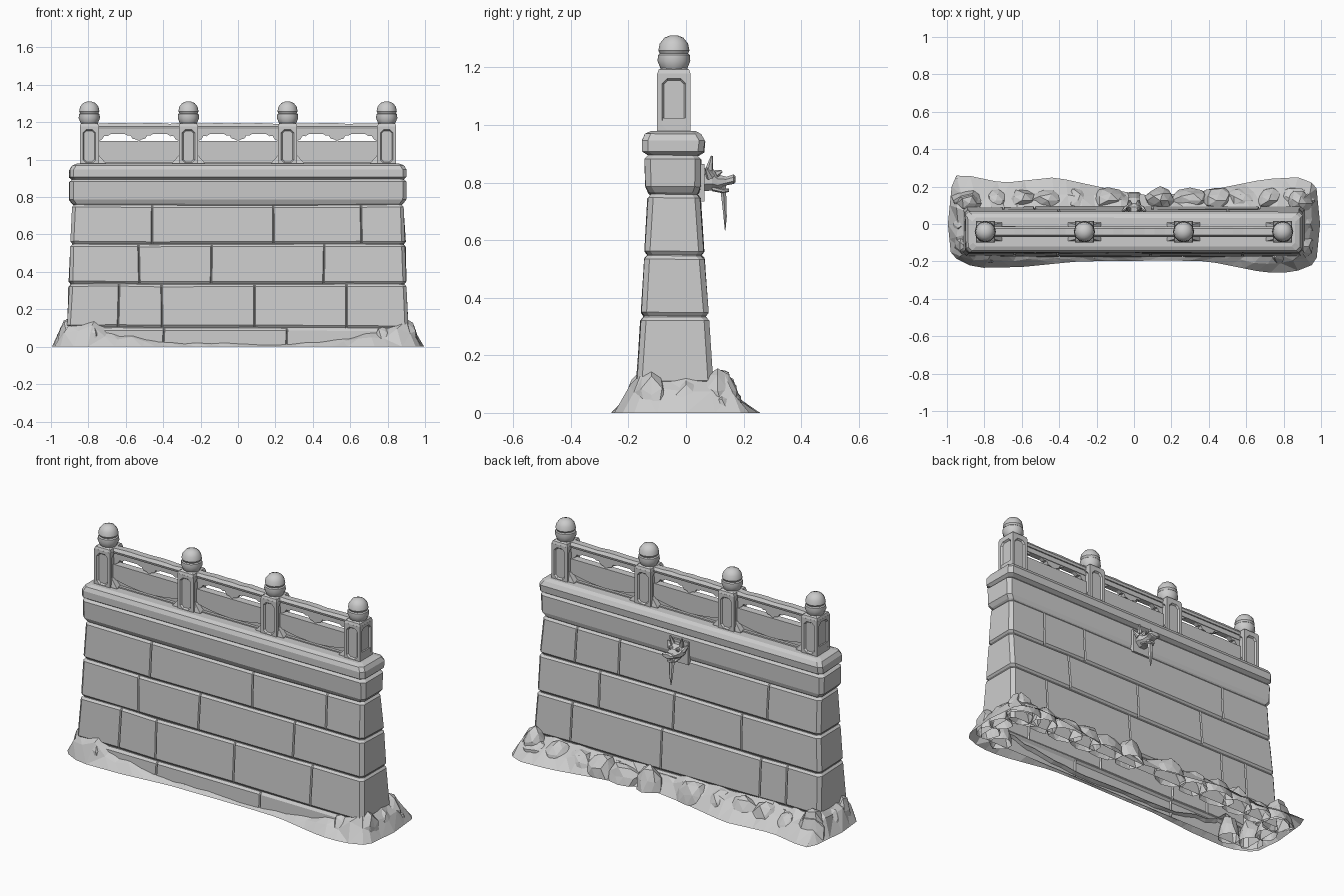
import bpy, bmesh, math, random
from mathutils import Vector, Matrix, noise

random.seed(4)
cube = bpy.data.objects.get("Cube")
if cube:
    bpy.data.objects.remove(cube)

stone = bpy.data.materials.new("grey_stone")
stone.use_nodes = True
GREY = (0.6, 0.6, 0.6, 1)
stone.diffuse_color = GREY
stone.node_tree.nodes["Principled BSDF"].inputs["Base Color"].default_value = GREY


def finish(name, bm, angle=None):
    bmesh.ops.recalc_face_normals(bm, faces=bm.faces)
    me = bpy.data.meshes.new(name)
    bm.to_mesh(me)
    bm.free()
    me.materials.append(stone)
    ob = bpy.data.objects.new(name, me)
    bpy.context.collection.objects.link(ob)
    if angle:
        bpy.ops.object.select_all(action='DESELECT')
        bpy.context.view_layer.objects.active = ob
        ob.select_set(True)
        bpy.ops.object.shade_smooth_by_angle(angle=math.radians(angle))
    return ob


def loft(bm, rings, top=True, bottom=False):
    loops = [[bm.verts.new(p) for p in r] for r in rings]
    n = len(loops[0])
    for a, b in zip(loops, loops[1:]):
        for i in range(n):
            j = (i + 1) % n
            bm.faces.new((a[i], a[j], b[j], b[i]))
    if top:
        bm.faces.new(loops[-1])
    if bottom:
        bm.faces.new(loops[0][::-1])


def rect(x0, x1, y0, y1, z, c=0.0):
    if not c:
        return [(x0, y0, z), (x1, y0, z), (x1, y1, z), (x0, y1, z)]
    return [(x0 + c, y0, z), (x1 - c, y0, z), (x1, y0 + c, z), (x1, y1 - c, z),
            (x1 - c, y1, z), (x0 + c, y1, z), (x0, y1 - c, z), (x0, y0 + c, z)]


def box(bm, x0, x1, y0, y1, z0, z1):
    loft(bm, [rect(x0, x1, y0, y1, z0), rect(x0, x1, y0, y1, z1)], True, True)


def slab(bm, outline, y0, y1):
    """Extrude an x-z outline along y."""
    loft(bm, [[(x, y, z) for x, z in outline] for y in (y0, y1)], True, True)


# Battered wall: one shell of chamfered courses, open underneath
def section(z, inset=0.0):
    t = z / 0.76
    x = 0.918 - 0.033 * t - inset
    return rect(-x, x, -0.177 + 0.045 * t + inset, 0.1 - 0.05 * t - inset, z, 0.018)


COURSES = [0, 0.1, 0.335, 0.55, 0.76]
rings = []
for z0, z1 in zip(COURSES, COURSES[1:]):
    rings += [section(z0 + 0.002, 0.01 if z0 else 0), section(z0 + 0.014),
              section(z1 - 0.014), section(z1 - 0.002, 0.01)]
for x, y0, y1, z in [(0.885, -0.13, 0.045, 0.765), (0.9, -0.142, 0.052, 0.785),
                     (0.903, -0.145, 0.054, 0.88), (0.888, -0.132, 0.042, 0.893),
                     (0.903, -0.153, 0.064, 0.906), (0.903, -0.153, 0.068, 0.945),
                     (0.89, -0.143, 0.055, 0.968), (0.865, -0.12, 0.035, 0.978)]:
    rings.append(rect(-x, x, y0, y1, z, 0.02))
bm = bmesh.new()
loft(bm, rings)
bmesh.ops.recalc_face_normals(bm, faces=bm.faces)

# Vertical joints as shallow grooves, keyed by facing side
JOINTS = {-1: [(-0.4, 0.26), (-0.64, -0.41, 0.09, 0.58), (-0.53, -0.14, 0.46), (-0.46, 0.19, 0.66)],
          1: [(), (-0.7, -0.53, 0.1, 0.67), (-0.4, 0.03, 0.5), (-0.56, 0.385, 0.66)]}
for side, rows in JOINTS.items():
    for row, joints in enumerate(rows):
        z0, z1 = COURSES[row], COURSES[row + 1]
        for joint in joints:
            for dx in (-0.005, 0, 0.005):
                faces = [f for f in bm.faces if f.normal.y * side > 0.4
                         and z0 < f.calc_center_median().z < z1]
                geom = set(faces)
                for f in faces:
                    geom.update(f.edges, f.verts)
                bmesh.ops.bisect_plane(bm, geom=list(geom), plane_co=(joint + dx, 0, 0),
                                       plane_no=(1, 0, 0))
            for v in bm.verts:
                if abs(v.co.x - joint) < 1e-4 and z0 + 0.005 < v.co.z < z1 - 0.005 and v.co.y * side > 0:
                    v.co.y -= side * 0.009
# Gentle weathering
for v in bm.verts:
    if v.co.z > 0.05:
        n = noise.noise_vector(v.co * 3)
        v.co += Vector((n.x * 0.008, n.y * 0.005, n.z * 0.006))
finish("wall", bm)


# Ground mound: uneven skirt around the foot of the wall
def lerp_table(table, x):
    for (xa, a), (xb, b) in zip(table, table[1:]):
        if x <= xb:
            return a + (b - a) * max(0, (x - xa) / (xb - xa))
    return table[-1][1]


BACK = [(-1, 0.2), (-0.94, 0.27), (-0.7, 0.22), (-0.42, 0.25), (-0.1, 0.18), (0.1, 0.15),
        (0.4, 0.18), (0.7, 0.24), (0.88, 0.25), (1, 0.2)]
FRONT = [(-1, -0.16), (-0.85, -0.235), (-0.6, -0.23), (-0.3, -0.2), (0.2, -0.195),
         (0.4, -0.2), (0.7, -0.26), (0.85, -0.26), (1, -0.2)]
FRONT_H = [(-0.9, 0.13), (-0.8, 0.15), (-0.65, 0.08), (-0.4, 0.025), (0.3, 0.02), (0.6, 0.06),
           (0.8, 0.1), (0.9, 0.13)]
outer, middle, inner = [], [], []


def skirt(ox, oy, ix, iy, h):
    h *= 1 + random.uniform(-0.15, 0.15)
    t = random.uniform(0.4, 0.6)
    outer.append((ox, oy, 0))
    middle.append((ox + (ix - ox) * t, oy + (iy - oy) * t, h * random.uniform(0.5, 0.85)))
    inner.append((ix, iy, h))


N = 26
for i in range(N + 1):
    s = -1 + 2 * i / N
    skirt(s * 0.95, lerp_table(FRONT, s * 0.95), s * 0.9, -0.155, lerp_table(FRONT_H, s * 0.9))
for y in (-0.18, -0.1, 0.0, 0.1, 0.19):
    skirt(0.995 - abs(y) * 0.1, y, 0.9, y * 0.7, 0.12)
for i in range(N + 1):
    s = 1 - 2 * i / N
    skirt(s * 0.95, lerp_table(BACK, s * 0.95), s * 0.9, 0.085, 0.1)
for y in (0.2, 0.1, 0.0, -0.08, -0.15):
    skirt(-0.995 + abs(y) * 0.1, y, -0.9, y * 0.7, 0.12)
bm = bmesh.new()
loft(bm, [outer, middle, inner], top=False)
bmesh.ops.triangulate(bm, faces=bm.faces)
finish("ground_mound", bm)

# Boulders along the back and both ends
spots = [(x, 0.125, random.uniform(0.075, 0.11), random.uniform(0.09, 0.135))
         for x in (-0.88, -0.74, -0.6, -0.46, -0.3, -0.14, 0.14, 0.3, 0.44, 0.58, 0.72, 0.86)]
for side in (-1, 1):
    spots += [(side * 0.9, -0.12, 0.065, 0.145), (side * 0.91, 0.0, 0.06, 0.11),
              (side * 0.88, 0.11, 0.075, 0.15)]
spots += [(-0.78, -0.15, 0.06, 0.14), (0.78, -0.16, 0.06, 0.1)]
bm = bmesh.new()
for x, y, r, h in spots:
    rock = bmesh.ops.create_icosphere(bm, subdivisions=2, radius=1)["verts"]
    depth = min(r, 0.07)
    for v in rock:
        k = 1 + 0.25 * noise.noise(v.co * 1.2 + Vector((x * 9, y * 9, 0)))
        v.co = Vector((x + v.co.x * r * k, y + v.co.y * depth * k, v.co.z * h * k))
bmesh.ops.bisect_plane(bm, geom=bm.verts[:] + bm.edges[:] + bm.faces[:], plane_co=(0, 0, 0.002),
                       plane_no=(0, 0, 1), clear_inner=True)
finish("boulders", bm)

# Posts with sunken eight-sided panels, flared feet and bud finials
POSTS = (-0.795, -0.265, 0.265, 0.795)
YC = -0.042
BUD = [(0.036, 1.183), (0.046, 1.195), (0.057, 1.222), (0.055, 1.243), (0.049, 1.248),
       (0.054, 1.258), (0.049, 1.283), (0.033, 1.303), (0.012, 1.311)]
for k, x in enumerate(POSTS):
    bm = bmesh.new()
    loft(bm, [rect(x - 0.051, x + 0.051, YC - 0.058, YC + 0.058, 0.965),
              rect(x - 0.051, x + 0.051, YC - 0.058, YC + 0.058, 1.178)])
    bmesh.ops.recalc_face_normals(bm, faces=bm.faces)
    panels = [f for f in bm.faces if abs(f.normal.z) < 0.5]
    bmesh.ops.inset_individual(bm, faces=panels, thickness=0.024)
    corners = [v for f in panels for v in f.verts]
    bmesh.ops.bevel(bm, geom=corners, offset=0.017, affect='VERTICES', segments=1)
    panels = [f for f in bm.faces if len(f.verts) == 8]
    bmesh.ops.inset_individual(bm, faces=panels, thickness=0.007, depth=-0.009)
    loft(bm, [rect(x - w, x + w, YC - w - 0.007, YC + w + 0.007, z)
              for w, z in ((0.051, 1.176), (0.046, 1.192), (0.036, 1.197))])
    finish("post", bm)

    bm = bmesh.new()
    a = 0.051 if k == 0 else 0.088
    b = 0.051 if k == 3 else 0.088
    loft(bm, [rect(x - a, x + b, YC - 0.05, YC + 0.05, 0.965),
              rect(x - a, x + b, YC - 0.05, YC + 0.05, 0.982),
              rect(x - 0.05, x + 0.05, YC - 0.04, YC + 0.04, 1.025)])
    finish("post_foot", bm)

    bm = bmesh.new()
    loft(bm, [[(x + r * math.cos(i * math.tau / 12), YC + r * math.sin(i * math.tau / 12), z)
               for i in range(12)] for r, z in BUD])
    finish("finial", bm, 35)

# Balustrade bays: sill, lower panel, scalloped beam, cloud and handrail
for xa, xb in zip(POSTS, POSTS[1:]):
    c, h = (xa + xb) / 2, (xb - xa) / 2 - 0.045
    bm = bmesh.new()
    box(bm, c - h, c + h, YC - 0.03, YC + 0.03, 0.965, 0.985)
    box(bm, c - h, c + h, YC - 0.014, YC + 0.014, 0.98, 1.1)
    curve = [(c + h * s / 5, 0.988 + 0.03 * (s / 5) ** 2) for s in range(-5, 6)]
    slab(bm, curve + [(c + h, 1.1), (c - h, 1.1)], YC - 0.021, YC + 0.021)
    box(bm, c - h, c + h, YC - 0.017, YC + 0.017, 1.138, 1.168)
    cloud = [(-0.08, 1.14), (-0.06, 1.128), (-0.045, 1.13), (-0.035, 1.113), (-0.015, 1.108),
             (0, 1.098)]
    cloud += [(-x, z) for x, z in cloud[-2::-1]]
    slab(bm, [(c + x, z) for x, z in cloud], YC - 0.013, YC + 0.013)
    for s in (-1, 1):
        bracket = [(h, 1.14), (h - 0.075, 1.14), (h - 0.05, 1.125), (h - 0.035, 1.127),
                   (h - 0.025, 1.11), (h, 1.095)]
        slab(bm, [(c + s * x, z) for x, z in bracket], YC - 0.013, YC + 0.013)
    finish("balustrade_panel", bm)
    bm = bmesh.new()
    rail = []
    for i in range(9):
        x = c - h + 2 * h * i / 8
        w = random.uniform(-0.003, 0.003)
        rail.append([(x, YC + y, z + (w if z > 1.18 else 0)) for y, z in (
            (-0.024, 1.165), (0.024, 1.165), (0.028, 1.178), (0.018, 1.194), (-0.018, 1.194),
            (-0.028, 1.178))])
    loft(bm, rail, True, True)
    finish("handrail", bm)

# Beast-head spout on the back, with its hanging trickle
bm = bmesh.new()
loft(bm, [[(x, y, z) for x, _, z in
           [(-w, 0, 0.735), (w, 0, 0.735), (w, 0, 0.865), (-w, 0, 0.865)]]
          for w, y in ((0.062, 0.035), (0.058, 0.064))], True, True)


def ring_y(y, w, z0, z1):
    zc, hz = (z0 + z1) / 2, (z1 - z0) / 2
    return [(w * math.cos(i * math.tau / 8 + 0.39) * 1.08, y,
             zc + hz * math.sin(i * math.tau / 8 + 0.39) * 1.08) for i in range(8)]


loft(bm, [ring_y(0.055, 0.04, 0.77, 0.85), ring_y(0.09, 0.043, 0.772, 0.852),
          ring_y(0.11, 0.036, 0.775, 0.828), ring_y(0.14, 0.028, 0.79, 0.82),
          ring_y(0.165, 0.036, 0.795, 0.828), ring_y(0.172, 0.024, 0.8, 0.822)])
loft(bm, [ring_y(0.09, 0.03, 0.77, 0.79), ring_y(0.13, 0.026, 0.762, 0.778),
          ring_y(0.15, 0.016, 0.768, 0.78)], True, True)
for s in (-1, 1):
    for base, tip, r in (((0.028, 0.08, 0.845), (0.038, 0.09, 0.892), 0.014),
                         ((0.04, 0.085, 0.82), (0.062, 0.07, 0.85), 0.016),
                         ((0.022, 0.105, 0.83), (0.024, 0.125, 0.84), 0.014)):
        p, q = (Vector((s * v[0], v[1], v[2])) for v in (base, tip))
        m = Matrix.Translation((p + q) / 2) @ (q - p).to_track_quat('Z', 'Y').to_matrix().to_4x4()
        bmesh.ops.create_cone(bm, segments=6, radius1=r, radius2=r * 0.3, depth=(q - p).length,
                              cap_ends=True, matrix=m)
finish("spout_head", bm)
bm = bmesh.new()
loft(bm, [[(r * math.cos(i * math.tau / 6), y + 0.6 * r * math.sin(i * math.tau / 6), z)
           for i in range(6)] for r, y, z in ((0.002, 0.136, 0.633), (0.011, 0.136, 0.68),
                                              (0.016, 0.132, 0.74), (0.02, 0.128, 0.79))], True, True)
finish("spout_trickle", bm)
